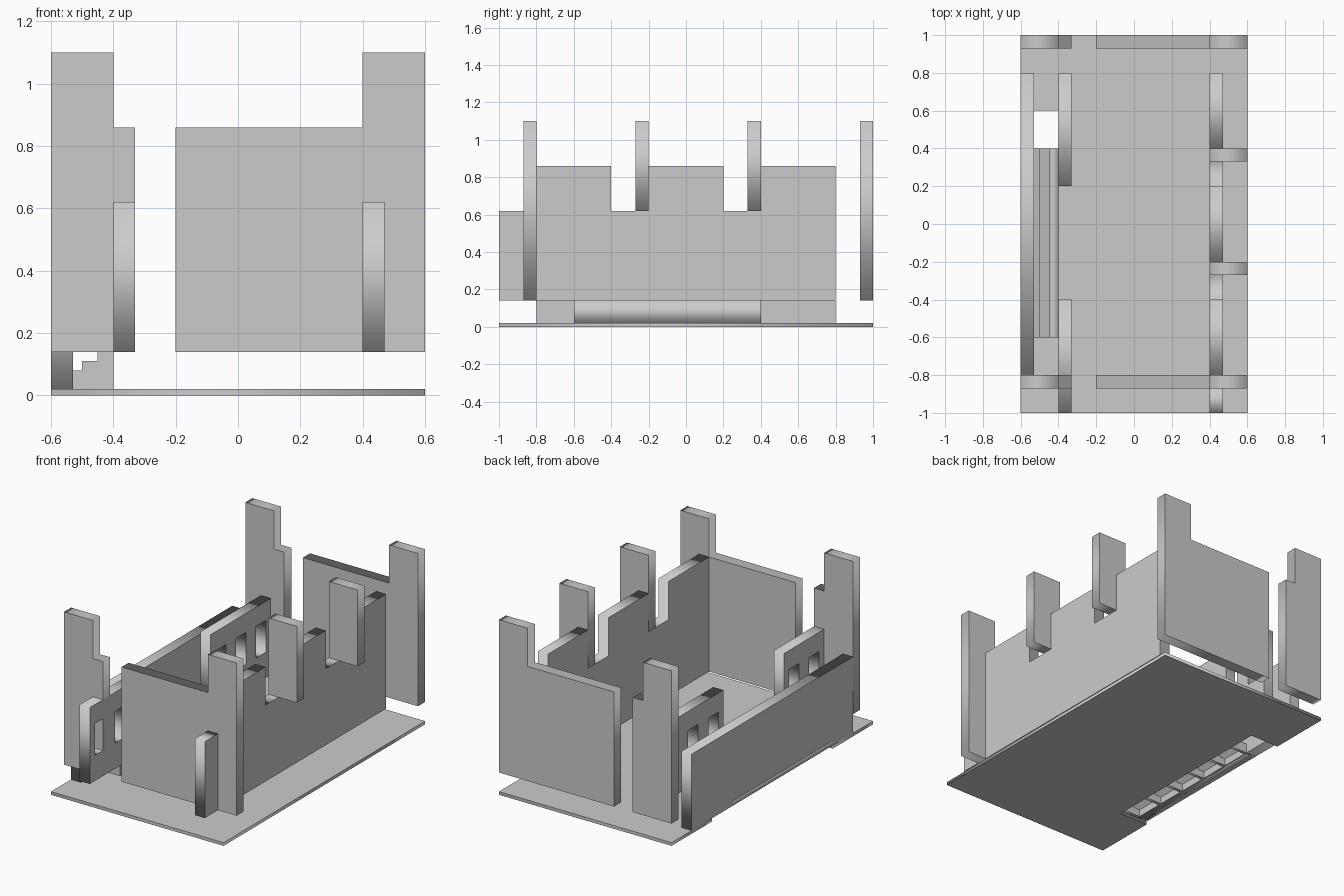
import bpy
from mathutils import Matrix

if "Cube" in bpy.data.objects:
    bpy.data.objects.remove(bpy.data.objects["Cube"])

# local (u, v, w) -> world axes; the slab is extruded along the named axis
FRAMES = {
    'x': Matrix(((0, 0, 1, 0), (1, 0, 0, 0), (0, 1, 0, 0), (0, 0, 0, 1))),   # profile (y, z)
    'y': Matrix(((1, 0, 0, 0), (0, 0, -1, 0), (0, 1, 0, 0), (0, 0, 0, 1))),  # profile (x, z)
    'z': Matrix.Identity(4),                                                 # profile (x, y)
}


def rect(u0, u1, v0, v1):
    return [(u0, v0), (u1, v0), (u1, v1), (u0, v1)]


def slab(name, axis, lo, hi, *loops):
    """Extrude a flat outline (further loops are holes) between lo and hi on an axis."""
    cu = bpy.data.curves.new(name, 'CURVE')
    cu.dimensions = '2D'
    cu.fill_mode = 'BOTH'
    cu.extrude = (hi - lo) / 2
    for loop in loops:
        sp = cu.splines.new('POLY')
        sp.points.add(len(loop) - 1)
        for p, (u, v) in zip(sp.points, loop):
            p.co = (u, v, 0, 1)
        sp.use_cyclic_u = True
    ob = bpy.data.objects.new(name, cu)
    bpy.context.collection.objects.link(ob)
    mid = (lo + hi) / 2
    ob.matrix_world = FRAMES[axis] @ Matrix.Translation((0, 0, -mid if axis == 'y' else mid))
    bpy.ops.object.select_all(action='DESELECT')
    ob.select_set(True)
    bpy.context.view_layer.objects.active = ob
    bpy.ops.object.convert(target='MESH')
    return ob


T = 0.07                                      # wall thickness
BASE, LOW, MID, TOP = 0.14, 0.62, 0.86, 1.10  # wall levels

# floor plate with a notch for the stairs on the left edge
slab("floor", 'z', 0, 0.02,
     [(-0.6, -1), (0.6, -1), (0.6, 1), (-0.6, 1),
      (-0.6, 0.6), (-0.4, 0.6), (-0.4, -0.6), (-0.6, -0.6)])

# front and back walls, split by a doorway, with tall corners
for side, y in (("front", -0.87), ("back", 0.93)):
    slab(side + "_wall_left", 'y', y, y + T,
         [(-0.6, BASE), (-0.33, BASE), (-0.33, MID), (-0.4, MID), (-0.4, TOP), (-0.6, TOP)])
    slab(side + "_wall_right", 'y', y, y + T,
         [(-0.2, BASE), (0.6, BASE), (0.6, TOP), (0.4, TOP), (0.4, MID), (-0.2, MID)])

# right wall with two lowered bays
slab("right_wall", 'x', 0.4, 0.4 + T,
     [(-0.8, BASE), (0.8, BASE), (0.8, MID), (0.4, MID), (0.4, LOW), (0.2, LOW), (0.2, MID),
      (-0.2, MID), (-0.2, LOW), (-0.4, LOW), (-0.4, MID), (-0.8, MID)])
slab("right_wall_stub", 'x', 0.4, 0.4 + T, rect(-1, -0.87, BASE, LOW))

# raised fins standing out from the right wall
for y in (-0.27, 0.33):
    slab("right_fin", 'y', y, y + T, rect(0.4, 0.6, LOW, TOP))

# inner left walls with three windows each
for y in (-1.0, 0.2):
    holes = [rect(y + 0.05 + 0.2 * i, y + 0.15 + 0.2 * i, 0.30, 0.50) for i in range(3)]
    slab("window_wall", 'x', -0.4, -0.4 + T, rect(y, y + 0.6, BASE, LOW), *holes)

# low outer wall beside the stairs
slab("outer_left_wall", 'x', -0.6, -0.6 + T, rect(-0.8, 0.8, 0.02, 0.50))

# stairs: thin stepped shell, with solid ribs between the five hollow bays
steps = []
for i in range(4):
    x, z = -0.6 + 0.05 * i, 0.05 + 0.03 * i
    steps += [(x, z), (x + 0.05, z)]
under = [(-0.415, 0.02), (-0.415, 0.125), (-0.435, 0.125), (-0.435, 0.095), (-0.485, 0.095),
         (-0.485, 0.065), (-0.535, 0.065), (-0.535, 0.02)]
slab("stair_steps", 'y', -0.6, 0.4, steps + [(-0.4, 0.02)] + under + [(-0.6, 0.02)])
for i in range(6):
    y = -0.6 + 0.196 * i
    slab("stair_rib", 'y', y, y + 0.02, steps + [(-0.4, 0.02), (-0.6, 0.02)])
